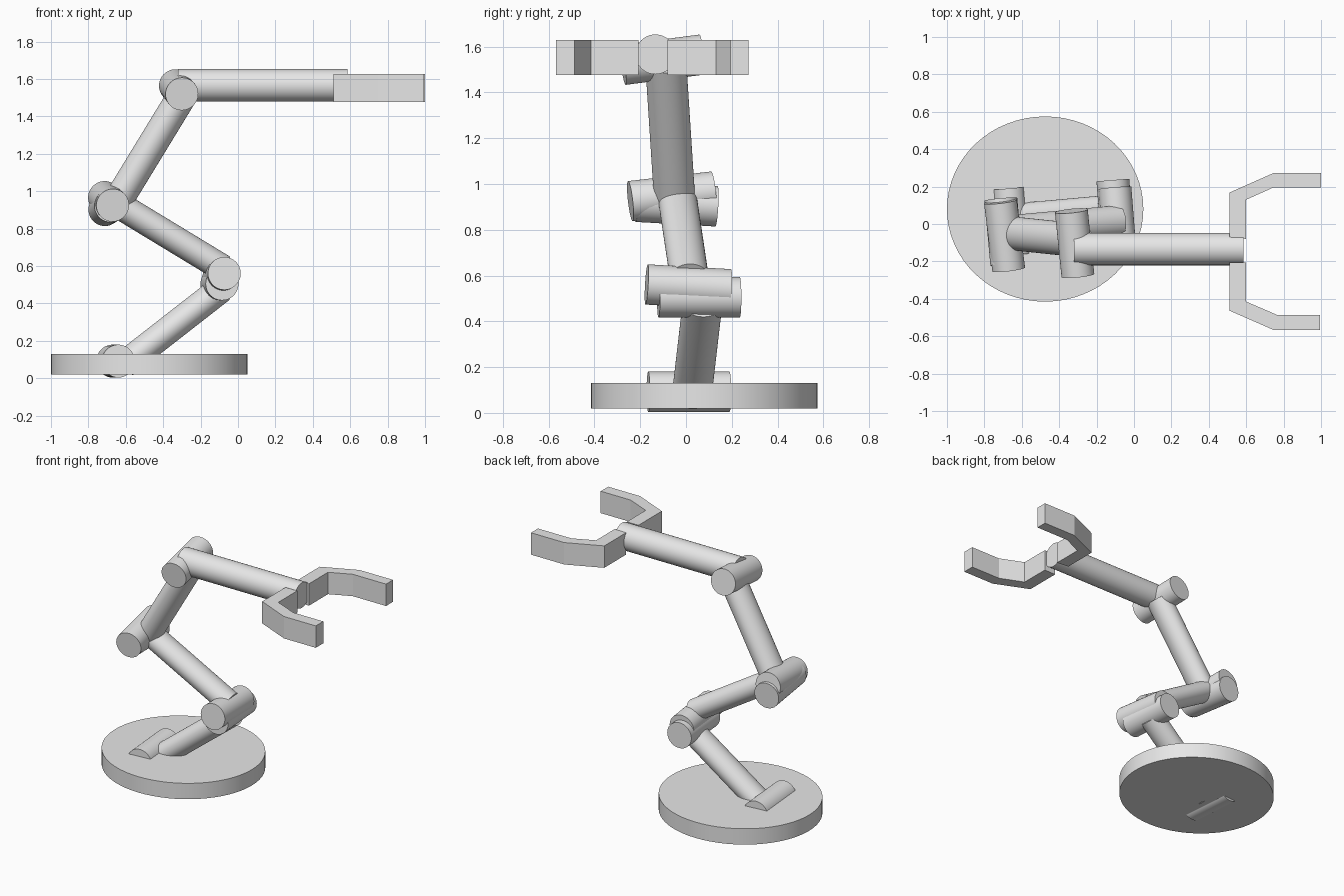
import bpy
import bmesh
from mathutils import Vector, Matrix

cube = bpy.data.objects.get("Cube")
if cube:
    bpy.data.objects.remove(cube, do_unlink=True)

grey = bpy.data.materials.new("light_grey")
grey.use_nodes = True
grey.diffuse_color = (0.8, 0.8, 0.8, 1)
grey.node_tree.nodes["Principled BSDF"].inputs["Base Color"].default_value = (0.8, 0.8, 0.8, 1)


def add_object(name, bm, smooth):
    bmesh.ops.recalc_face_normals(bm, faces=bm.faces)
    mesh = bpy.data.meshes.new(name)
    bm.to_mesh(mesh)
    bm.free()
    mesh.materials.append(grey)
    obj = bpy.data.objects.new(name, mesh)
    bpy.context.collection.objects.link(obj)
    if smooth:
        bpy.ops.object.select_all(action='DESELECT')
        obj.select_set(True)
        bpy.context.view_layer.objects.active = obj
        bpy.ops.object.shade_smooth_by_angle()
    return obj


def rod(name, start, end, width, thickness, sides=48):
    """Capped cylinder between two points, with an oval section if needed."""
    start, end = Vector(start), Vector(end)
    along = (end - start).normalized()
    up = Vector((0, 0, 1)) if abs(along.z) < 0.99 else Vector((0, 1, 0))
    side = along.cross(up).normalized()
    over = along.cross(side)
    turn = Matrix((side, over, along)).transposed().to_4x4()
    size = Matrix.Diagonal((width, thickness, (end - start).length, 1))
    bm = bmesh.new()
    bmesh.ops.create_cone(bm, cap_ends=True, segments=sides, radius1=1, radius2=1, depth=1,
                          matrix=Matrix.Translation((start + end) / 2) @ turn @ size)
    return add_object(name, bm, True)


def slab(name, outline, bottom, top):
    """Extrude a plan outline upwards."""
    bm = bmesh.new()
    face = bm.faces.new([bm.verts.new((x, y, bottom)) for x, y in outline])
    made = bmesh.ops.extrude_face_region(bm, geom=[face])["geom"]
    bmesh.ops.translate(bm, vec=(0, 0, top - bottom),
                        verts=[v for v in made if isinstance(v, bmesh.types.BMVert)])
    return add_object(name, bm, False)


# Oval base plate
rod("base_plate", (-0.475, 0.08, 0.02), (-0.475, 0.08, 0.13), 0.525, 0.495, 64)

# Hinge barrels, front end to back end
hinges = {
    "base_hinge": ((-0.64, -0.165, 0.092), (-0.67, 0.19, 0.092)),
    "lower_elbow_hinge": ((-0.085, -0.12, 0.505), (-0.113, 0.235, 0.505)),
    "upper_elbow_hinge": ((-0.073, -0.172, 0.561), (-0.102, 0.192, 0.54)),
    "lower_shoulder_hinge": ((-0.68, -0.215, 0.922), (-0.712, 0.133, 0.902)),
    "upper_shoulder_hinge": ((-0.67, -0.243, 0.925), (-0.714, 0.12, 0.967)),
    "wrist_hinge": ((-0.30, -0.275, 1.52), (-0.335, 0.07, 1.565)),
}
for name, (front, back) in hinges.items():
    rod(name, front, back, 0.088, 0.088)

# Arm links
rod("lower_link", (-0.607, 0.025, 0.075), (-0.09, 0.072, 0.478), 0.087, 0.074)
rod("middle_link", (-0.08, 0.015, 0.588), (-0.685, -0.04, 0.955), 0.085, 0.073)
rod("upper_link", (-0.65, -0.05, 0.935), (-0.29, -0.088, 1.525), 0.09, 0.079)
rod("forearm", (-0.32, -0.134, 1.566), (0.585, -0.134, 1.566), 0.087, 0.087)

# Gripper jaws
slab("left_jaw", [(0.51, -0.07), (0.51, 0.168), (0.745, 0.272), (1.0, 0.272),
                  (1.0, 0.195), (0.745, 0.195), (0.60, 0.13), (0.60, -0.08)], 1.476, 1.628)
slab("right_jaw", [(0.51, -0.207), (0.51, -0.463), (0.75, -0.568), (0.995, -0.568),
                   (0.995, -0.486), (0.765, -0.486), (0.60, -0.415), (0.60, -0.207)], 1.476, 1.628)
